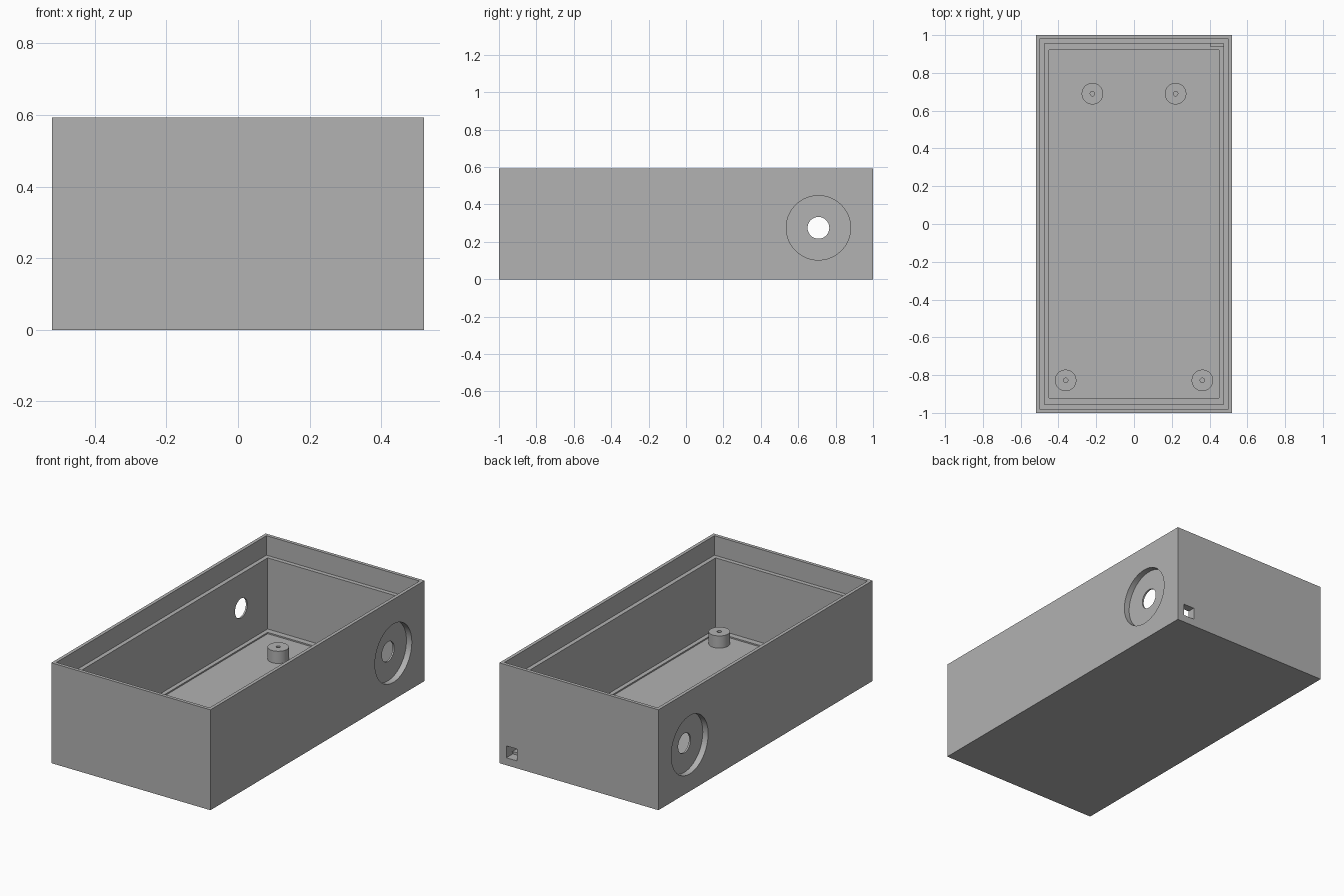
import bpy, bmesh, math
from mathutils import Matrix, Vector

old = bpy.data.objects.get("Cube")
if old:
    bpy.data.objects.remove(old, do_unlink=True)

HX, HY, H = 0.52, 1.0, 0.593   # half width, half length, height
FLOOR = 0.05

grey = bpy.data.materials.new("plain_grey")
grey.use_nodes = True
grey.diffuse_color = (0.445, 0.445, 0.445, 1)
grey.node_tree.nodes["Principled BSDF"].inputs["Base Color"].default_value = grey.diffuse_color


def finish(name, bm):
    mesh = bpy.data.meshes.new(name)
    bmesh.ops.recalc_face_normals(bm, faces=bm.faces)
    bm.to_mesh(mesh)
    bm.free()
    mesh.materials.append(grey)
    ob = bpy.data.objects.new(name, mesh)
    bpy.context.collection.objects.link(ob)
    return ob


def box(name, low, high):
    low, high = Vector(low), Vector(high)
    bm = bmesh.new()
    bmesh.ops.create_cube(bm, size=1)
    for v in bm.verts:
        v.co = (low + high) / 2 + v.co * (high - low)
    return finish(name, bm)


def side_disc(name, radius, x_low, x_high):
    """Cylinder along x, centred on the side openings."""
    bm = bmesh.new()
    place = Matrix.Translation(((x_low + x_high) / 2, 0.708, 0.275)) @ Matrix.Rotation(math.pi / 2, 4, "Y")
    bmesh.ops.create_cone(bm, cap_ends=True, segments=72, radius1=radius, radius2=radius,
                          depth=x_high - x_low, matrix=place)
    return finish(name, bm)


def cut(target, cutter):
    mod = target.modifiers.new("cut", "BOOLEAN")
    mod.operation = "DIFFERENCE"
    mod.solver = "EXACT"
    mod.object = cutter
    cutter.hide_render = True
    bpy.context.view_layer.objects.active = target
    bpy.ops.object.modifier_apply(modifier=mod.name)
    bpy.data.objects.remove(cutter, do_unlink=True)


def smooth(ob):
    bpy.ops.object.select_all(action="DESELECT")
    ob.select_set(True)
    bpy.context.view_layer.objects.active = ob
    bpy.ops.object.shade_smooth_by_angle(angle=math.radians(30))


# Open case: lid rebate, main cavity and shallow floor pocket
case = box("case", (-HX, -HY, 0), (HX, HY, H))
for x, y, z in ((0.50, 0.98, 0.478), (0.475, 0.955, FLOOR + 0.008), (0.45, 0.92, FLOOR)):
    cut(case, box("cavity_cutter", (-x, -y, z), (x, y, H + 0.1)))

# Round recess and through hole on each side
for s in (-1, 1):
    inner, outer = sorted((s * (HX - 0.035), s * (HX + 0.1)))
    cut(case, side_disc("recess_cutter", 0.172, inner, outer))
cut(case, side_disc("hole_cutter", 0.058, -0.8, 0.8))

# Square cable slot through the back wall
cut(case, box("slot_cutter", (0.404, 0.94, 0.044), (0.474, 1.1, 0.114)))
smooth(case)


def standoff(name, x, y):
    """Hollow post turned from a rectangular section."""
    bm = bmesh.new()
    section = [(0.012, FLOOR), (0.057, FLOOR), (0.057, 0.122), (0.012, 0.122)]
    verts = [bm.verts.new((r, 0, z)) for r, z in section]
    edges = [bm.edges.new((verts[i], verts[(i + 1) % 4])) for i in range(4)]
    bmesh.ops.spin(bm, geom=verts + edges, cent=(0, 0, 0), axis=(0, 0, 1),
                   angle=math.tau, steps=48)
    bmesh.ops.remove_doubles(bm, verts=bm.verts, dist=0.0001)
    bmesh.ops.translate(bm, verts=bm.verts, vec=(x, y, 0))
    smooth(finish(name, bm))


# Four mounting posts on the floor
for side, s in (("left", 1), ("right", -1)):
    standoff("back_" + side + "_standoff", s * 0.22, 0.69)
    standoff("front_" + side + "_standoff", s * 0.362, -0.828)
